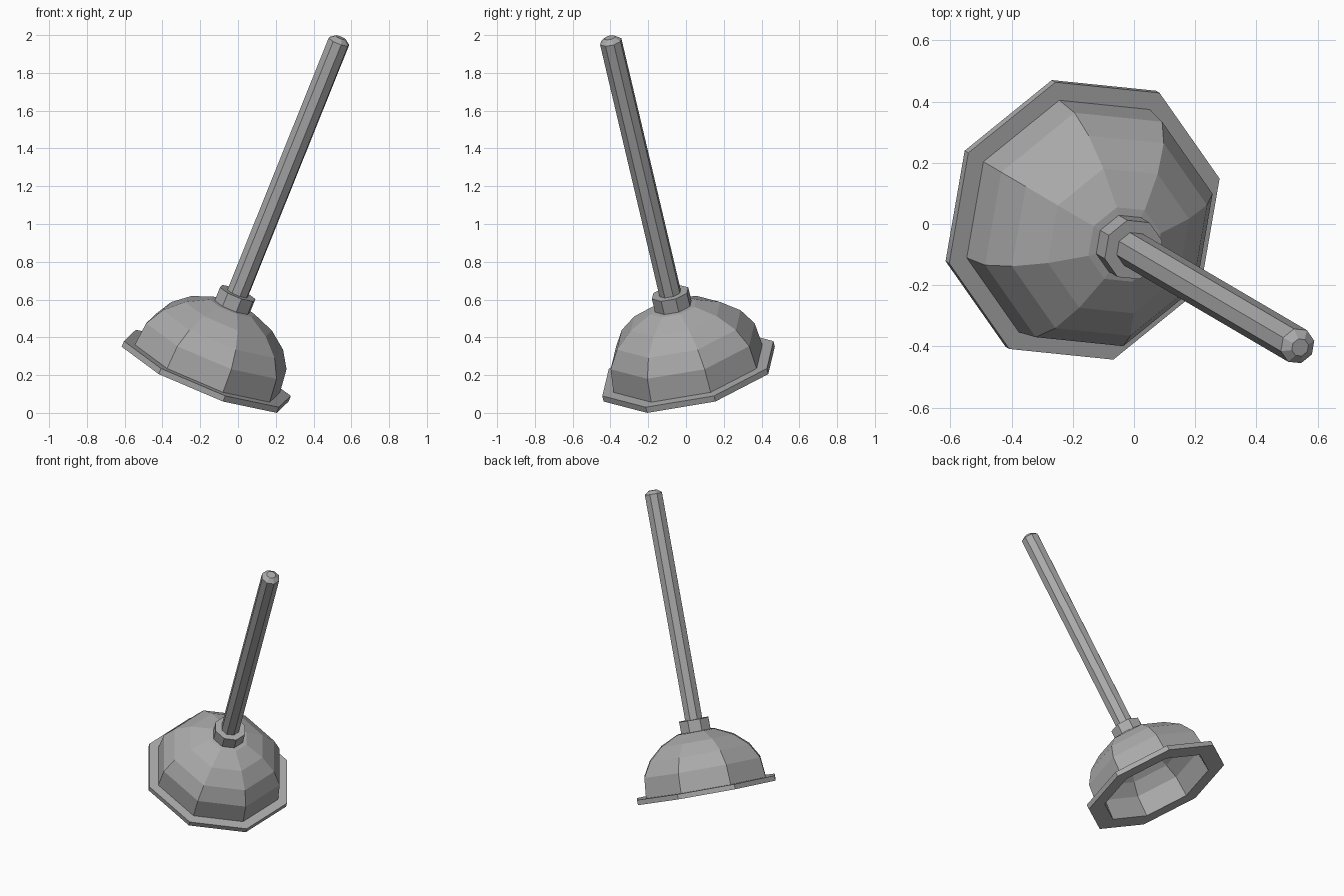
import bpy, bmesh
from math import cos, sin, pi, radians
from mathutils import Matrix

cube = bpy.data.objects.get("Cube")
if cube:
    bpy.data.objects.remove(cube, do_unlink=True)

SIDES = 8

grey = bpy.data.materials.new("plain_grey")
grey.use_nodes = True
grey.diffuse_color = (0.4, 0.4, 0.4, 1)
grey.node_tree.nodes["Principled BSDF"].inputs["Base Color"].default_value = (0.4, 0.4, 0.4, 1)

# The whole tool leans over, resting on one corner of its rim
lean = (Matrix.Translation((-0.162, 0.01, 0.235))
        @ Matrix.Rotation(radians(-30.4), 4, "Z")
        @ Matrix.Rotation(radians(25), 4, "Y"))


def lathe(name, profile):
    """Turn (radius, height) points into a faceted solid; radius 0 is a pole."""
    bm = bmesh.new()
    rings = []
    for r, h in profile:
        if r == 0:
            rings.append([bm.verts.new((0, 0, h))] * SIDES)
        else:
            rings.append([bm.verts.new((r * cos(2 * pi * i / SIDES),
                                        r * sin(2 * pi * i / SIDES), h))
                          for i in range(SIDES)])
    for low, high in zip(rings, rings[1:]):
        for i in range(SIDES):
            j = (i + 1) % SIDES
            corners = dict.fromkeys((low[i], low[j], high[j], high[i]))
            bm.faces.new(list(corners))
    bmesh.ops.recalc_face_normals(bm, faces=bm.faces[:])
    mesh = bpy.data.meshes.new(name)
    bm.to_mesh(mesh)
    bm.free()
    mesh.materials.append(grey)
    obj = bpy.data.objects.new(name, mesh)
    bpy.context.collection.objects.link(obj)
    obj.matrix_world = lean
    return obj


# Hollow cup: outer dome, flat flange, then inner dome
lathe("rubber_cup", [
    (0, 0.375), (0.13, 0.36), (0.253, 0.305), (0.35, 0.225), (0.408, 0.13),
    (0.422, 0), (0.485, 0), (0.485, -0.033), (0.372, -0.033),
    (0.36, 0.11), (0.305, 0.19), (0.22, 0.26), (0.11, 0.31), (0, 0.325)])

# Collar gripping the handle
lathe("collar", [(0, 0.345), (0.103, 0.345), (0.103, 0.44), (0, 0.44)])

# Long handle with a slightly domed tip
lathe("handle", [(0, 0.36), (0.06, 0.36), (0.06, 1.91), (0.03, 1.933), (0, 1.933)])
